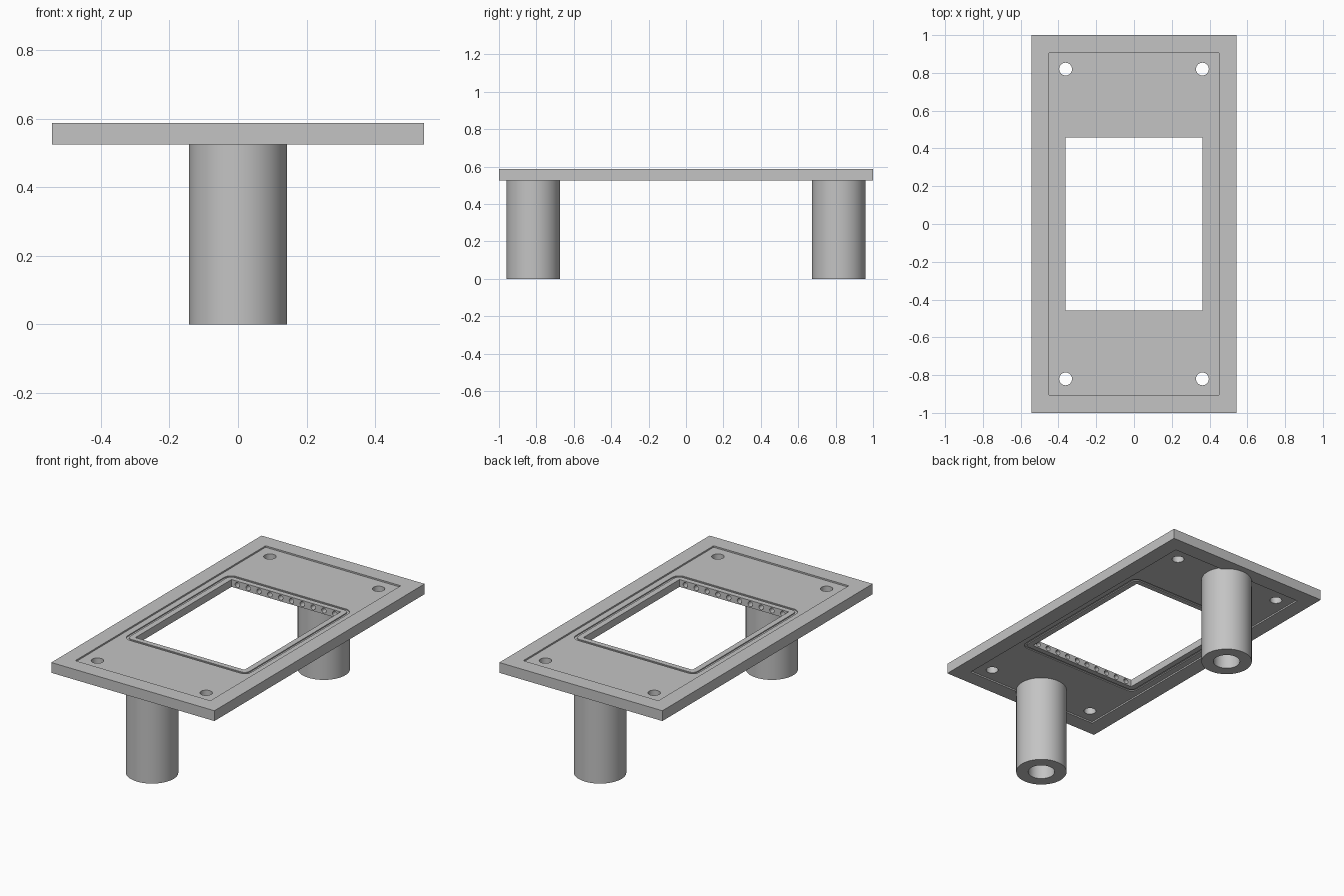
import bpy, bmesh, math

if "Cube" in bpy.data.objects:
    bpy.data.objects.remove(bpy.data.objects["Cube"], do_unlink=True)

BOTTOM, TOP = 0.525, 0.587
MID = (BOTTOM + TOP) / 2
RECESS, GROOVE = 0.009, 0.006

grey = bpy.data.materials.new("light_grey")
grey.use_nodes = True
grey.diffuse_color = (0.55, 0.55, 0.55, 1)
grey.node_tree.nodes["Principled BSDF"].inputs["Base Color"].default_value = grey.diffuse_color


def finish(name, bm):
    bmesh.ops.recalc_face_normals(bm, faces=bm.faces)
    mesh = bpy.data.meshes.new(name)
    bm.to_mesh(mesh)
    bm.free()
    mesh.materials.append(grey)
    ob = bpy.data.objects.new(name, mesh)
    bpy.context.collection.objects.link(ob)
    return ob


def prism(name, hx, hy, z0, z1, r=0):
    """Rectangular block with optional rounded vertical corners."""
    bm = bmesh.new()
    pts = []
    for i, (sx, sy) in enumerate([(1, 1), (-1, 1), (-1, -1), (1, -1)]):
        for k in range(7 if r else 1):
            a = math.pi / 2 * (i + k / 6)
            pts.append((sx * (hx - r) + r * math.cos(a), sy * (hy - r) + r * math.sin(a)))
    face = bm.faces.new([bm.verts.new((x, y, z0)) for x, y in pts])
    new = bmesh.ops.extrude_face_region(bm, geom=[face])["geom"]
    verts = [v for v in new if isinstance(v, bmesh.types.BMVert)]
    bmesh.ops.translate(bm, verts=verts, vec=(0, 0, z1 - z0))
    return finish(name, bm)


def cylinder(name, r, depth, loc, sides, rot=(0, 0, 0)):
    bpy.ops.mesh.primitive_cylinder_add(vertices=sides, radius=r, depth=depth, location=loc, rotation=rot)
    ob = bpy.context.object
    ob.name = name
    ob.data.materials.append(grey)
    return ob


def cut(target, cutter):
    mod = target.modifiers.new("cut", "BOOLEAN")
    mod.operation, mod.solver, mod.object = "DIFFERENCE", "EXACT", cutter
    bpy.context.view_layer.objects.active = target
    bpy.ops.object.modifier_apply(modifier=mod.name)
    bpy.data.objects.remove(cutter, do_unlink=True)


def smooth(ob):
    bpy.ops.object.select_all(action="DESELECT")
    ob.select_set(True)
    bpy.context.view_layer.objects.active = ob
    bpy.ops.object.shade_smooth_by_angle(angle=math.radians(30))


# Frame plate with shallow recess and seal groove on both faces
plate = prism("frame_plate", 0.543, 1.0, BOTTOM, TOP)
for z, inward in ((TOP, -1), (BOTTOM, 1)):
    floor = z + inward * RECESS
    outside = z - inward * 0.05
    cut(plate, prism("recess_cutter", 0.45, 0.905, min(floor, outside), max(floor, outside)))
    deep = floor + inward * GROOVE
    lo, hi = min(deep, outside), max(deep, outside)
    ring = prism("groove_cutter", 0.412, 0.504, lo, hi, 0.045)
    cut(ring, prism("groove_core", 0.397, 0.489, lo - 0.1, hi + 0.1, 0.03))
    cut(plate, ring)

# Central window
cut(plate, prism("window_cutter", 0.363, 0.457, 0.4, 0.7))

# Mounting holes in the four corners
for x in (-0.362, 0.362):
    for y in (-0.82, 0.82):
        cut(plate, cylinder("bolt_cutter", 0.034, 0.3, (x, y, MID), 32))

# Rows of flow holes in both end walls of the window
for y in (-0.507, 0.507):
    for i in range(10):
        x = (i - 4.5) * 0.072
        cut(plate, cylinder("flow_cutter", 0.015, 0.24, (x, y, MID), 16, (math.pi / 2, 0, 0)))
smooth(plate)

# Hollow port tubes under each end
for name, y in (("front_port_tube", -0.817), ("back_port_tube", 0.817)):
    height = BOTTOM + 0.02
    tube = cylinder(name, 0.143, height, (0, y, height / 2), 64)
    cut(tube, cylinder("bore_cutter", 0.075, 2, (0, y, 0), 48))
    smooth(tube)
